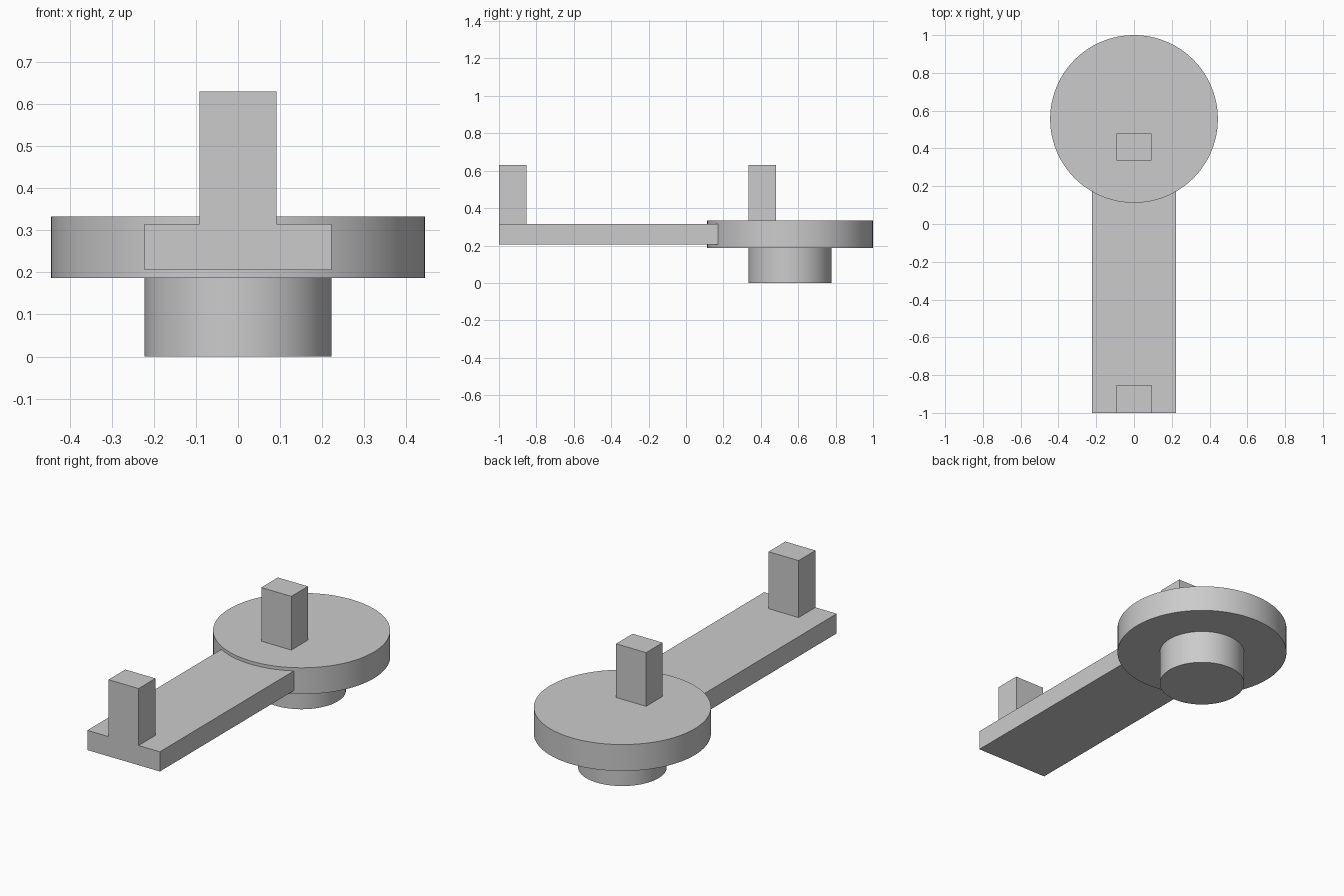
import bpy
import math

default = bpy.data.objects.get("Cube")
if default:
    bpy.data.objects.remove(default, do_unlink=True)

# Single grey material
grey = bpy.data.materials.new("plain grey")
grey.use_nodes = True
colour = (0.6, 0.6, 0.6, 1)
grey.diffuse_color = colour
grey.node_tree.nodes["Principled BSDF"].inputs["Base Color"].default_value = colour


def box(name, half_width, y0, y1, z0, z1):
    bpy.ops.mesh.primitive_cube_add(size=1, location=(0, (y0 + y1) / 2, (z0 + z1) / 2))
    ob = bpy.context.object
    ob.name = name
    ob.scale = (2 * half_width, y1 - y0, z1 - z0)
    bpy.ops.object.transform_apply(location=False, rotation=False, scale=True)
    ob.data.materials.append(grey)
    return ob


def cylinder(name, radius, y, z0, z1):
    bpy.ops.mesh.primitive_cylinder_add(vertices=96, radius=radius, depth=z1 - z0,
                                        location=(0, y, (z0 + z1) / 2))
    ob = bpy.context.object
    ob.name = name
    ob.data.materials.append(grey)
    bpy.ops.object.shade_smooth_by_angle(angle=math.radians(30))
    return ob


# Round head with a hub beneath
cylinder("disc", 0.444, 0.556, 0.187, 0.333)
cylinder("hub", 0.222, 0.556, 0, 0.187)

# Flat arm running into the disc
box("arm", 0.222, -1, 0.18, 0.206, 0.315)

# Upright posts at the arm end and on the disc
box("arm_post", 0.092, -1, -0.853, 0.315, 0.63)
box("disc_post", 0.092, 0.335, 0.48, 0.333, 0.63)
